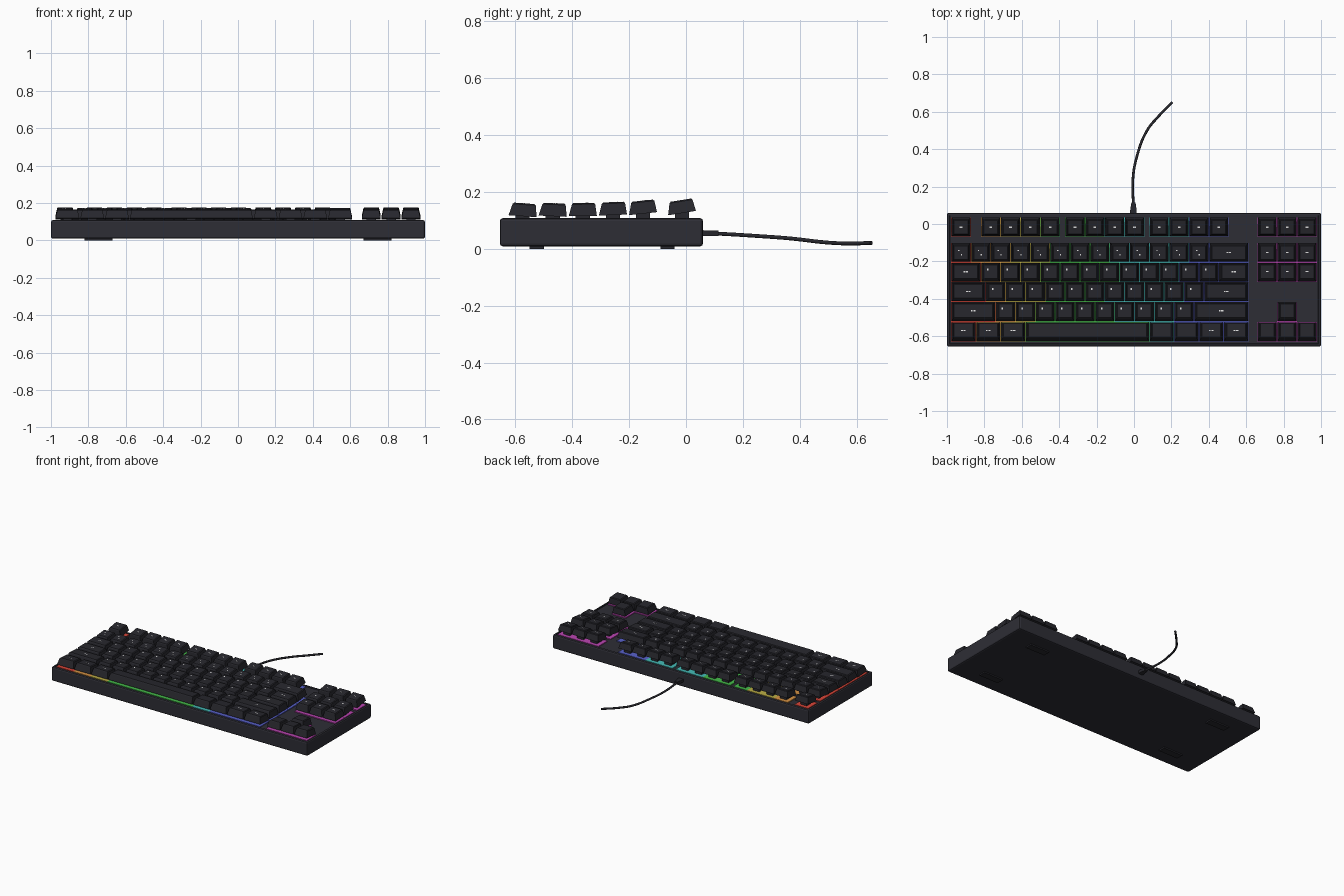
import bpy, bmesh, math
from mathutils import Matrix, Vector

cube = bpy.data.objects.get("Cube")
if cube:
    bpy.data.objects.remove(cube, do_unlink=True)


def material(name, rgb):
    m = bpy.data.materials.new(name)
    m.use_nodes = True
    m.diffuse_color = (*rgb, 1)
    m.node_tree.nodes["Principled BSDF"].inputs["Base Color"].default_value = (*rgb, 1)
    return m


CASE = material("charcoal case", (0.027, 0.027, 0.036))
KEY = material("dark key plastic", (0.02, 0.02, 0.026))
WHITE = material("legend white", (0.8, 0.8, 0.8))
GLOW = [
    (-0.85, material("glow red", (0.7, 0.06, 0.04))),
    (-0.68, material("glow orange", (0.7, 0.3, 0.06))),
    (-0.5, material("glow yellow", (0.5, 0.42, 0.06))),
    (-0.12, material("glow green", (0.06, 0.5, 0.07))),
    (0.25, material("glow teal", (0.06, 0.5, 0.48))),
    (0.65, material("glow blue", (0.1, 0.12, 0.6))),
    (2.0, material("glow magenta", (0.5, 0.06, 0.45))),
]


def finish(name, bm, mats):
    bmesh.ops.recalc_face_normals(bm, faces=bm.faces)
    mesh = bpy.data.meshes.new(name)
    bm.to_mesh(mesh)
    bm.free()
    for m in mats:
        mesh.materials.append(m)
    ob = bpy.data.objects.new(name, mesh)
    bpy.context.collection.objects.link(ob)
    return ob


def loft(bm, mat, sections, index=0):
    """Stack rectangular sections (width, depth, y shift, z) into a closed solid."""
    loops = []
    for w, d, dy, z in sections:
        loops.append([bm.verts.new(mat @ Vector((sx * w / 2, dy + sy * d / 2, z)))
                      for sx, sy in ((-1, -1), (1, -1), (1, 1), (-1, 1))])
    faces = [bm.faces.new(loops[0][::-1]), bm.faces.new(loops[-1])]
    for a, b in zip(loops, loops[1:]):
        for i in range(4):
            j = (i + 1) % 4
            faces.append(bm.faces.new((a[i], a[j], b[j], b[i])))
    for f in faces:
        f.material_index = index


def box(bm, x, y, w, d, z0, z1, index=0):
    loft(bm, Matrix.Translation((x, y, 0)), [(w, d, 0, z0), (w, d, 0, z1)], index)


# Case: bevelled slab with a shallow sunken deck
BACK, FRONT, RIM, DECK = 0.06, -0.655, 0.108, 0.1
bm = bmesh.new()
box(bm, 0, (BACK + FRONT) / 2, 2, BACK - FRONT, 0.009, RIM)
bmesh.ops.bevel(bm, geom=bm.edges[:], offset=0.01, segments=2, profile=0.5, affect='EDGES')
bm.faces.ensure_lookup_table()
top = max(bm.faces, key=lambda f: f.calc_center_median().z + f.calc_area())
bmesh.ops.inset_region(bm, faces=[top], thickness=0.006)
bmesh.ops.inset_region(bm, faces=[top], thickness=0.001, depth=DECK - RIM)
finish("case", bm, [CASE])

# Rubber feet
bm = bmesh.new()
for x in (-0.745, 0.745):
    for y in (-0.525, -0.065):
        box(bm, x, y, 0.15, 0.05, 0, 0.012)
finish("feet", bm, [KEY])

# Key rows: start and width in key units, with the legend style of each
U, X0, NAV = 0.106, -0.978, 15.45
nav3 = [(NAV + i, 1, "centre") for i in range(3)]


def run(start, widths, style):
    out = []
    for w in widths:
        out.append((start, w, style if w == 1 else "dash"))
        start += w
    return out


one = lambda n: [1] * n
arrows = [(NAV + i, 1, "none") for i in range(3)]
bottom = run(0, [1.25] * 3, "dash") + [(3.75, 6.25, "none")] + \
    [(10 + 1.25 * i, 1.25, "dash" if i > 1 else "none") for i in range(4)]
rows = [  # name, y, base height, tilt, keys
    ("function_row", -0.014, 0.126, 9,
     run(0, [1], "centre") + run(1.5, one(4), "centre") + run(5.75, one(4), "centre")
     + run(10, one(4), "centre") + nav3),
    ("number_row", -0.151, 0.124, 6, run(0, one(13) + [2], "double") + nav3),
    ("upper_letter_row", -0.257, 0.119, 2, run(0, [1.5] + one(12) + [1.5], "corner") + nav3),
    ("home_row", -0.363, 0.116, 0.5, run(0, [1.75] + one(11) + [2.25], "corner")),
    ("lower_letter_row", -0.469, 0.115, -2.5,
     run(0, [2.25] + one(10) + [2.75], "corner") + [arrows[1]]),
    ("bottom_row", -0.575, 0.115, -4, bottom + arrows),
]
# Legend marks as (x, y, width, depth)
MARKS = {
    "none": [],
    "centre": [(0, 0.004, 0.014, 0.006)],
    "dash": [(-0.008, 0.003, 0.009, 0.006), (0.006, 0.003, 0.012, 0.006)],
    "corner": [(-0.017, 0.015, 0.008, 0.01)],
    "double": [(-0.012, 0.014, 0.007, 0.007), (0.002, -0.008, 0.006, 0.008)],
}

glow = bmesh.new()
stems = bmesh.new()
for name, y, z, tilt, keys in rows:
    caps, marks = bmesh.new(), bmesh.new()
    for start, width, style in keys:
        w = width * U
        x = X0 + start * U + w / 2
        mat = Matrix.Translation((x, y, z)) @ Matrix.Rotation(math.radians(tilt), 4, 'X')
        # Tapered cap with a softened top edge
        k = w - 0.005
        loft(caps, mat, [(k, 0.099, 0, 0), (k - 0.018, 0.082, 0.003, 0.041),
                         (k - 0.028, 0.072, 0.003, 0.0455)])
        for mx, my, mw, md in MARKS[style]:
            loft(marks, mat @ Matrix.Translation((mx, my, 0)),
                 [(mw, md, 0, 0.045), (mw, md, 0, 0.0462)])
        # Light strip below the cap, coloured by its place across the board
        hue = next(i for i, g in enumerate(GLOW) if x < g[0])
        box(glow, x, y - 0.002, w, 0.104, DECK - 0.002, 0.106, hue)
        box(stems, x, y, 0.05, 0.05, DECK, z + 0.008)
    finish(name + "_keycaps", caps, [KEY])
    finish(name + "_legends", marks, [WHITE])
finish("key_glow", glow, [m for _, m in GLOW])
finish("switch_stems", stems, [KEY])

# Cable strain relief
bm = bmesh.new()
loft(bm, Matrix.Translation((-0.003, 0.05, 0.055)) @ Matrix.Rotation(-math.pi / 2, 4, 'X'),
     [(0.036, 0.022, 0, 0), (0.034, 0.02, 0, 0.025), (0.022, 0.018, 0, 0.065)])
finish("strain_relief", bm, [KEY])

# Cable
path = [(-0.003, 0.09, 0.055), (-0.006, 0.24, 0.046), (0.016, 0.363, 0.037),
        (0.07, 0.5, 0.022), (0.135, 0.58, 0.019), (0.205, 0.652, 0.021)]
curve = bpy.data.curves.new("cable", 'CURVE')
curve.dimensions = '3D'
curve.bevel_depth = 0.007
curve.bevel_resolution = 3
curve.use_fill_caps = True
spline = curve.splines.new('BEZIER')
spline.bezier_points.add(len(path) - 1)
for p, co in zip(spline.bezier_points, path):
    p.co = co
    p.handle_left_type = p.handle_right_type = 'AUTO'
curve.materials.append(KEY)
bpy.context.collection.objects.link(bpy.data.objects.new("cable", curve))
